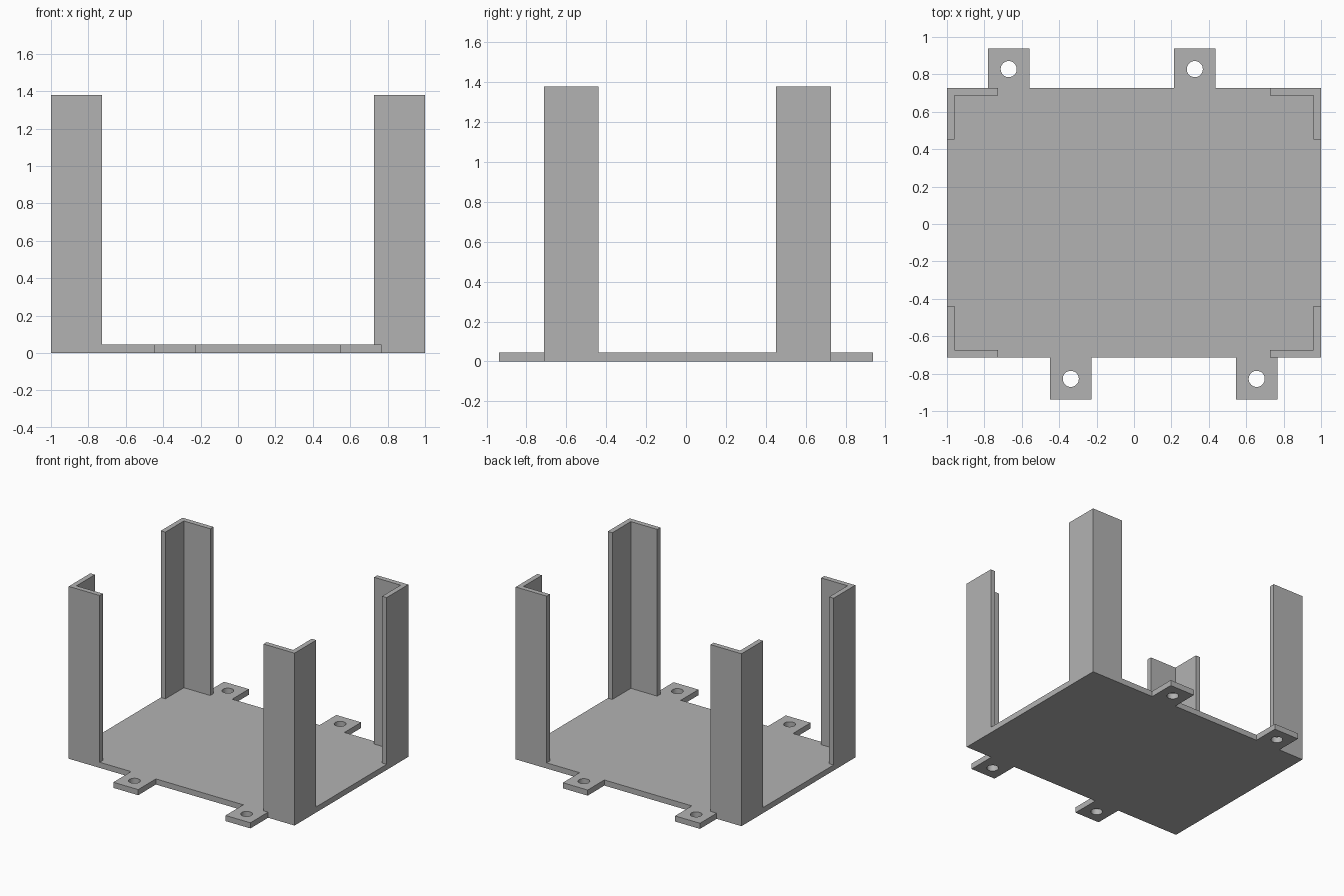
import bpy
import bmesh
from math import cos, sin, tau

cube = bpy.data.objects.get("Cube")
if cube:
    bpy.data.objects.remove(cube, do_unlink=True)

HALF_X, FRONT, BACK = 1.0, -0.713, 0.726     # floor rectangle
FLOOR, TOP = 0.045, 1.38                     # floor thickness, overall height
WALL, LEG = 0.04, 0.274                      # corner post thickness and width
TAB_END, TAB_HALF = 0.937, 0.11              # mounting tabs
HOLE_Y, HOLE_R = 0.828, 0.043
FRONT_TABS, BACK_TABS = (-0.338, 0.656), (-0.67, 0.325)

grey = bpy.data.materials.new("plain grey")
grey.use_nodes = True
colour = (0.45, 0.45, 0.45, 1)
grey.diffuse_color = colour
grey.node_tree.nodes["Principled BSDF"].inputs["Base Color"].default_value = colour


def extrude_loops(name, loops, z0, z1):
    """Fill an outline (with optional hole loops) and extrude it upwards."""
    bm = bmesh.new()
    for loop in loops:
        verts = [bm.verts.new((x, y, z0)) for x, y in loop]
        for a, b in zip(verts, verts[1:] + verts[:1]):
            bm.edges.new((a, b))
    bmesh.ops.triangle_fill(bm, edges=bm.edges[:], use_beauty=True)
    made = bmesh.ops.extrude_face_region(bm, geom=bm.faces[:], use_keep_orig=True)
    top = [v for v in made["geom"] if isinstance(v, bmesh.types.BMVert)]
    bmesh.ops.translate(bm, verts=top, vec=(0, 0, z1 - z0))
    bmesh.ops.recalc_face_normals(bm, faces=bm.faces[:])
    mesh = bpy.data.meshes.new(name)
    bm.to_mesh(mesh)
    bm.free()
    mesh.materials.append(grey)
    obj = bpy.data.objects.new(name, mesh)
    bpy.context.collection.objects.link(obj)
    return obj


def edge_with_tabs(centres, y, tab_y):
    """One long floor edge, left to right, stepping out around each tab."""
    points = [(-HALF_X, y)]
    for x in centres:
        a, b = x - TAB_HALF, x + TAB_HALF
        points += [(a, y), (a, tab_y), (b, tab_y), (b, y)]
    return points + [(HALF_X, y)]


def circle(cx, cy, r, n=32):
    return [(cx + r * cos(tau * i / n), cy + r * sin(tau * i / n)) for i in range(n)]


# Floor plate with its drilled mounting tabs
outline = edge_with_tabs(FRONT_TABS, FRONT, -TAB_END)
outline += edge_with_tabs(BACK_TABS, BACK, TAB_END)[::-1]
holes = [circle(x, -HOLE_Y, HOLE_R) for x in FRONT_TABS]
holes += [circle(x, HOLE_Y, HOLE_R) for x in BACK_TABS]
floor = extrude_loops("floor_plate", [outline] + holes, 0, FLOOR)

# L-shaped corner posts, each drawn inwards from its outer corner
profile = [(0, 0), (LEG, 0), (LEG, WALL), (WALL, WALL), (WALL, LEG), (0, LEG)]
for end, y, sy in (("front", FRONT, 1), ("back", BACK, -1)):
    for side, x, sx in (("right", -HALF_X, 1), ("left", HALF_X, -1)):
        loop = [(x + sx * u, y + sy * v) for u, v in profile]
        extrude_loops(f"{end}_{side}_post", [loop], FLOOR, TOP)

# Smooth only the hole walls
bpy.ops.object.select_all(action="DESELECT")
floor.select_set(True)
bpy.context.view_layer.objects.active = floor
bpy.ops.object.shade_smooth_by_angle()
